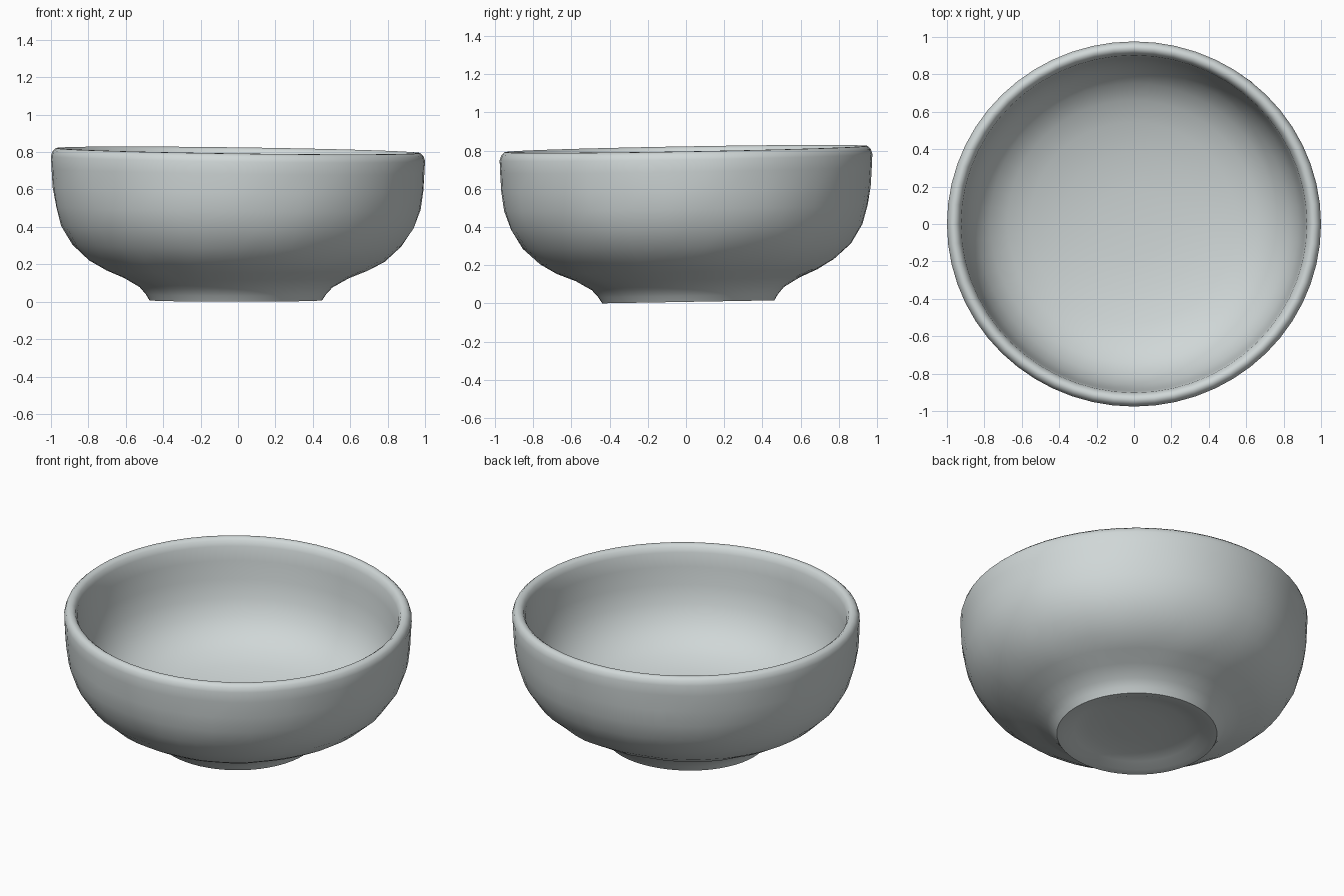
import bpy
import bmesh
from math import pi, radians
from mathutils import Matrix, Vector, noise

cube = bpy.data.objects.get("Cube")
if cube:
    bpy.data.objects.remove(cube, do_unlink=True)

# Pale grey glaze
glaze = bpy.data.materials.new("pale grey glaze")
glaze.use_nodes = True
colour = (0.63, 0.68, 0.68, 1)
glaze.diffuse_color = colour
shader = glaze.node_tree.nodes["Principled BSDF"]
shader.inputs["Base Color"].default_value = colour
shader.inputs["Roughness"].default_value = 0.6

# Cross-section (radius, height): foot recess, outer wall, rim, inner wall, floor
under_foot = [(0, 0.06), (0.16, 0.058), (0.28, 0.052), (0.36, 0.036), (0.42, 0.013)]
outer_wall = [(0.462, 0.008), (0.482, 0.04), (0.515, 0.077), (0.6, 0.126),
              (0.7, 0.167), (0.79, 0.217), (0.88, 0.3), (0.943, 0.4),
              (0.975, 0.5), (0.99, 0.6), (0.997, 0.7), (1.0, 0.765)]
rim = [(0.991, 0.793), (0.974, 0.808), (0.955, 0.809), (0.937, 0.796), (0.924, 0.765)]
inner_wall = [(0.914, 0.68), (0.903, 0.57), (0.88, 0.46), (0.835, 0.365), (0.765, 0.285)]
floor = [(0.67, 0.228), (0.55, 0.188), (0.38, 0.155), (0.2, 0.138), (0, 0.134)]
section = under_foot + outer_wall + rim + inner_wall + floor

# Turn the section into a closed bowl
bm = bmesh.new()
verts = [bm.verts.new((r, 0, z)) for r, z in section]
edges = [bm.edges.new(pair) for pair in zip(verts, verts[1:])]
bmesh.ops.spin(bm, geom=verts + edges, cent=(0, 0, 0), axis=(0, 0, 1),
               angle=2 * pi, steps=56, use_merge=True)
bmesh.ops.remove_doubles(bm, verts=bm.verts, dist=0.0005)
bmesh.ops.recalc_face_normals(bm, faces=bm.faces)

# Hand-made unevenness: dents outside, a leaning rim and an off-centre foot
bm.normal_update()
for v in bm.verts:
    x, y, z = v.co
    if 0.15 < z < 0.75 and v.normal.xy.dot(v.co.xy) > 0:
        v.co += v.normal * 0.006 * noise.noise(Vector((x, y, z)) * 7)
    lowness = max(0, 1 - z / 0.5)
    v.co.x -= 0.012 * lowness
    v.co.y = 0.976 * v.co.y + 0.012 * lowness
    v.co.z += 0.017 * y - 0.017 * x * z

mesh = bpy.data.meshes.new("bowl")
bm.to_mesh(mesh)
bm.free()
mesh.materials.append(glaze)
bowl = bpy.data.objects.new("bowl", mesh)
bpy.context.collection.objects.link(bowl)

# Stand on the ground
lowest = min(v.co.z for v in mesh.vertices)
mesh.transform(Matrix.Translation((0, 0, -lowest)))

bpy.ops.object.select_all(action="DESELECT")
bowl.select_set(True)
bpy.context.view_layer.objects.active = bowl
bpy.ops.object.shade_smooth_by_angle(angle=radians(50))
